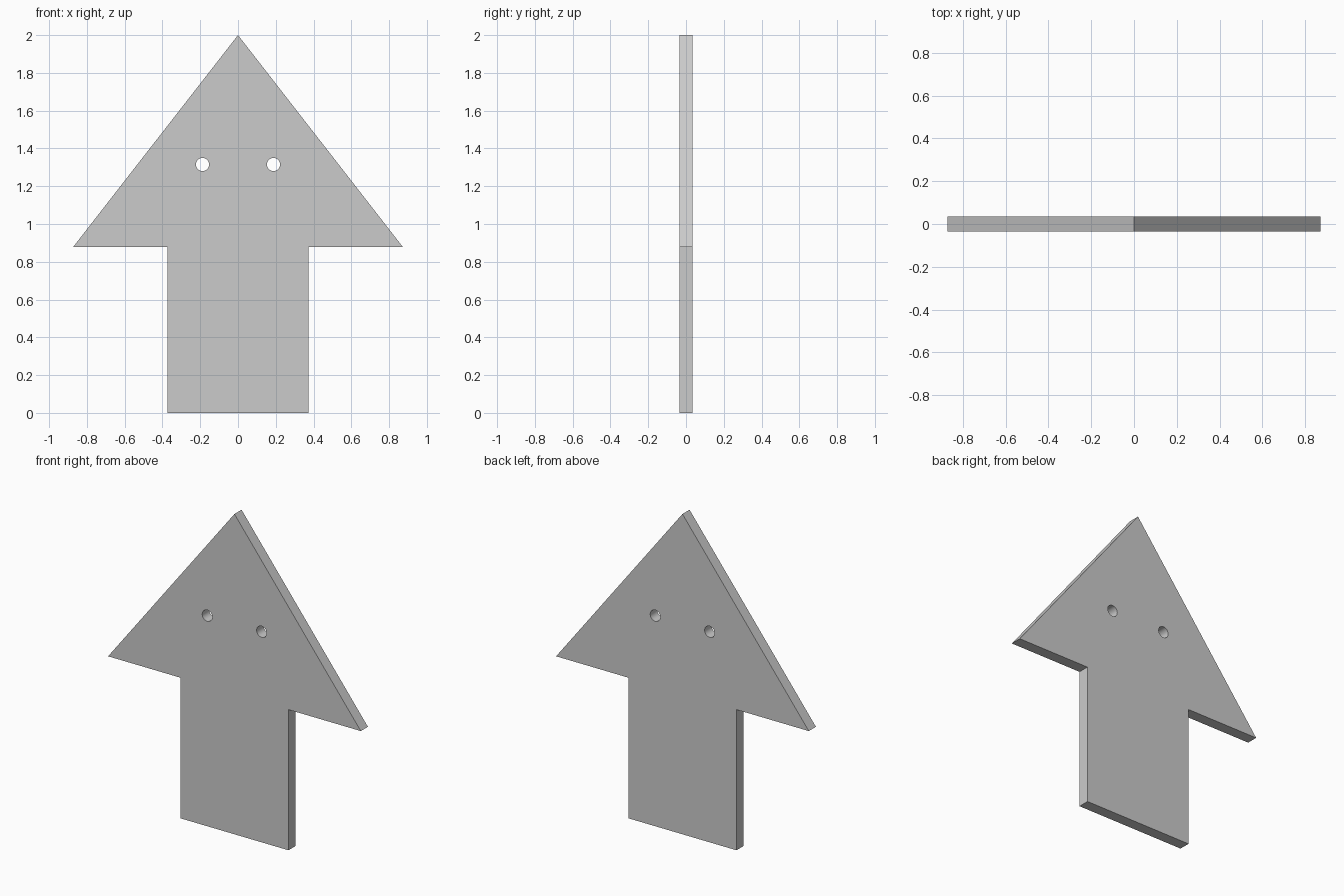
import bpy, bmesh, math

if "Cube" in bpy.data.objects:
    bpy.data.objects.remove(bpy.data.objects["Cube"])

THICK = 0.07

# Arrow-shaped board: right half of the outline, mirrored to the left
right = [(0.373, 0.0), (0.373, 0.878), (0.873, 0.878)]
outline = right + [(0.0, 2.0)] + [(-x, z) for x, z in reversed(right)]

bm = bmesh.new()
face = bm.faces.new([bm.verts.new((x, -THICK / 2, z)) for x, z in outline])
ext = bmesh.ops.extrude_face_region(bm, geom=[face])
verts = [g for g in ext["geom"] if isinstance(g, bmesh.types.BMVert)]
bmesh.ops.translate(bm, verts=verts, vec=(0, THICK, 0))
bmesh.ops.recalc_face_normals(bm, faces=bm.faces)
mesh = bpy.data.meshes.new("arrow_board")
bm.to_mesh(mesh)
bm.free()
board = bpy.data.objects.new("arrow_board", mesh)
bpy.context.collection.objects.link(board)

# Two round mounting holes cut right through
cutters = []
for side in (-1, 1):
    bpy.ops.mesh.primitive_cylinder_add(vertices=32, radius=0.035, depth=0.3,
                                        location=(side * 0.188, 0, 1.315),
                                        rotation=(math.pi / 2, 0, 0))
    cutter = bpy.context.object
    cutter.name = "hole_cutter"
    cutter.hide_render = True
    mod = board.modifiers.new("hole", 'BOOLEAN')
    mod.operation = 'DIFFERENCE'
    mod.solver = 'EXACT'
    mod.object = cutter
    cutters.append(cutter)

# Apply the cuts, then smooth only the hole walls
bpy.ops.object.select_all(action='DESELECT')
board.select_set(True)
bpy.context.view_layer.objects.active = board
for mod in list(board.modifiers):
    bpy.ops.object.modifier_apply(modifier=mod.name)
for cutter in cutters:
    bpy.data.objects.remove(cutter)
bpy.ops.object.shade_smooth_by_angle(angle=math.radians(30))
